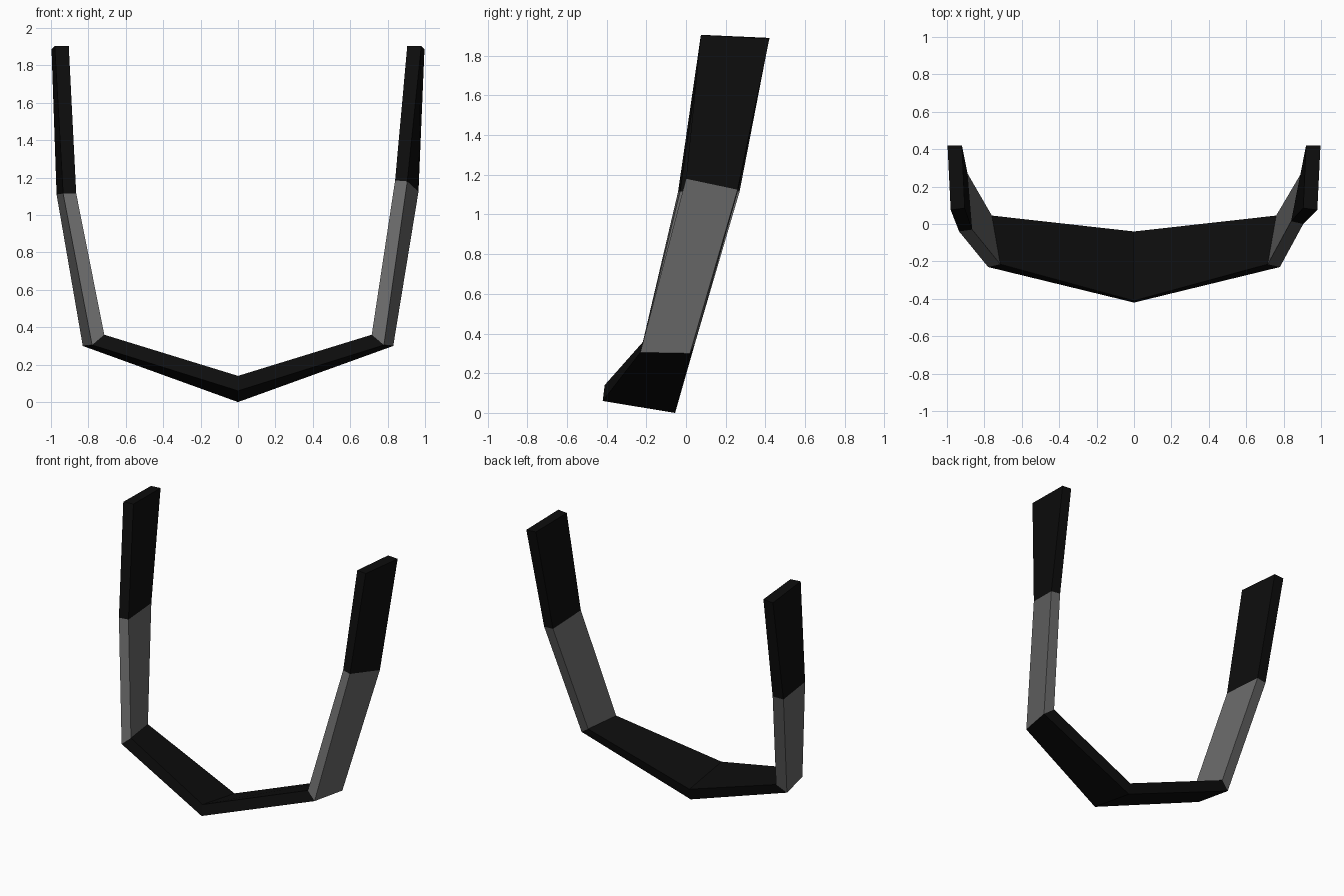
import bpy
import bmesh

default_cube = bpy.data.objects.get("Cube")
if default_cube:
    bpy.data.objects.remove(default_cube, do_unlink=True)


def make_material(name, colour):
    material = bpy.data.materials.new(name)
    material.use_nodes = True
    material.diffuse_color = colour
    material.node_tree.nodes["Principled BSDF"].inputs["Base Color"].default_value = colour
    return material


black = make_material("black", (0.004, 0.004, 0.004, 1))
grey = make_material("grey", (0.14, 0.14, 0.14, 1))

# Cross-sections, corners in order: outer front, inner front, inner back, outer back
centre = [(0, -0.42, 0.06), (0, -0.41, 0.14), (0, -0.04, 0.08), (0, -0.055, 0)]
elbow = [(0.78, -0.23, 0.305), (0.715, -0.215, 0.36), (0.76, 0.045, 0.35), (0.83, 0.02, 0.30)]
tip = [(0.98, 0.075, 1.905), (0.905, 0.085, 1.905), (0.92, 0.42, 1.89), (0.997, 0.42, 1.885)]
# The upper joint is cut at a slant on the left and nearly level on the right
left_joint = [(0.905, 0, 1.18), (0.84, 0.015, 1.185), (0.89, 0.265, 1.13), (0.965, 0.26, 1.125)]
right_joint = [(0.935, -0.04, 1.115), (0.865, -0.03, 1.115), (0.89, 0.27, 1.115), (0.97, 0.26, 1.11)]


def mirrored(section):
    return [(-x, y, z) for x, y, z in section]


def loft_bar(name, sections, grey_spans):
    """Join successive four-cornered sections into a closed bar."""
    bm = bmesh.new()
    rings = [[bm.verts.new(corner) for corner in section] for section in sections]
    for span, (start, end) in enumerate(zip(rings, rings[1:])):
        for i in range(len(start)):
            j = (i + 1) % len(start)
            face = bm.faces.new((start[i], start[j], end[j], end[i]))
            face.material_index = int(span in grey_spans)
    # Caps on the two tips
    bm.faces.new(rings[0])
    bm.faces.new(rings[-1])
    bmesh.ops.recalc_face_normals(bm, faces=bm.faces[:])
    mesh = bpy.data.meshes.new(name)
    bm.to_mesh(mesh)
    bm.free()
    mesh.materials.append(black)
    mesh.materials.append(grey)
    bar = bpy.data.objects.new(name, mesh)
    bpy.context.collection.objects.link(bar)
    return bar


# One bent bar from the right tip, through the low centre, to the left tip
right_arm = [mirrored(section) for section in (tip, right_joint, elbow)]
left_arm = [elbow, left_joint, tip]
loft_bar("bent_bar", right_arm + [centre] + left_arm, grey_spans={1, 4})
